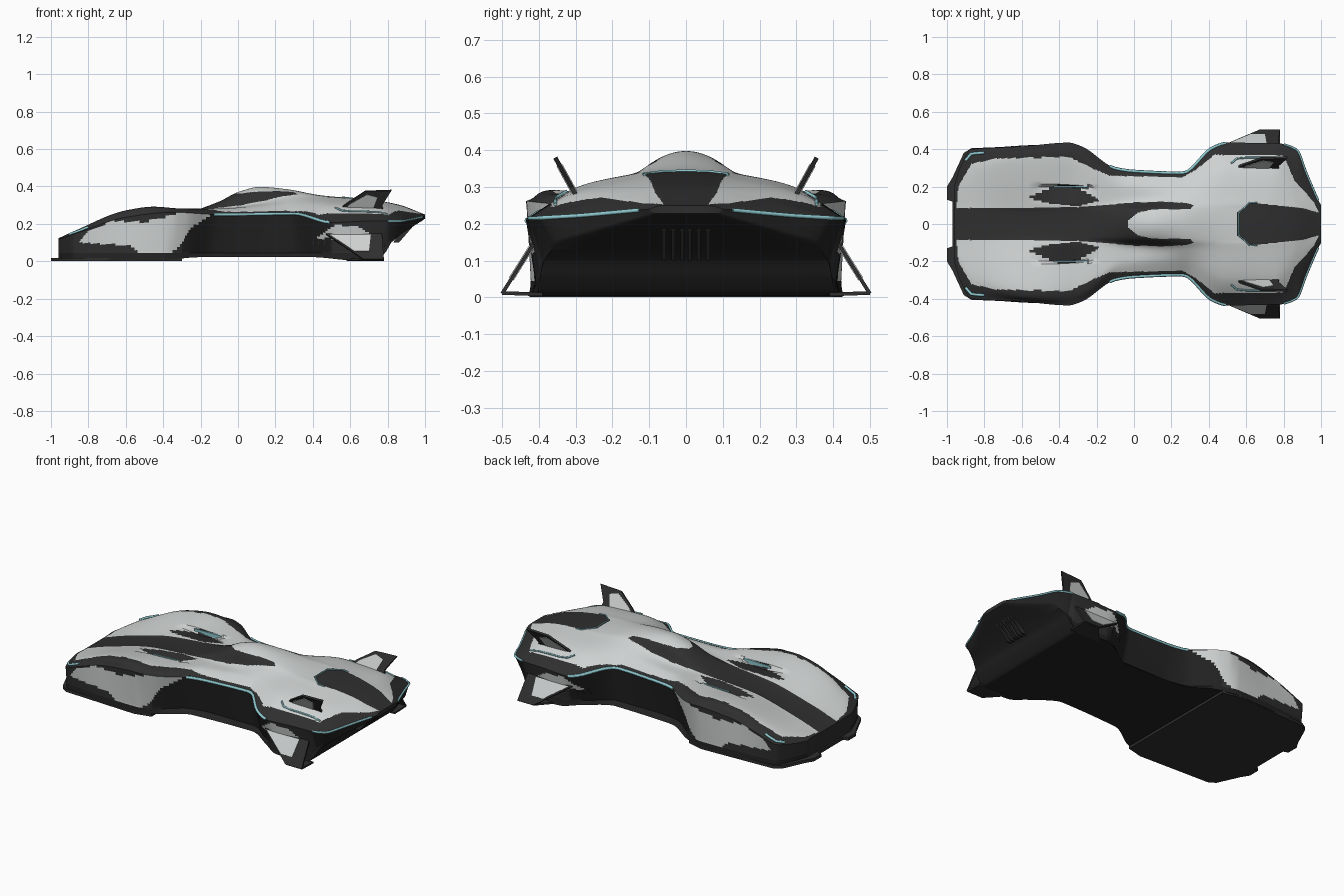
import bpy, bmesh, math
from mathutils import Vector

if "Cube" in bpy.data.objects:
    bpy.data.objects.remove(bpy.data.objects["Cube"])

def material(name, rgb):
    m = bpy.data.materials.new(name)
    m.diffuse_color = (*rgb, 1)
    m.use_nodes = True
    m.node_tree.nodes["Principled BSDF"].inputs["Base Color"].default_value = m.diffuse_color
    return m

LIGHT = material("light_grey_paint", (.62, .64, .64))
DARK = material("dark_carbon", (.028, .028, .029))
BLACK = material("black_underbody", (.016, .016, .016))
CYAN = material("pale_cyan_light", (.27, .58, .62))

def finish(name, bm, mats, angle=35, mirror=True):
    me = bpy.data.meshes.new(name)
    bmesh.ops.recalc_face_normals(bm, faces=bm.faces)
    bm.to_mesh(me)
    bm.free()
    for m in mats:
        me.materials.append(m)
    ob = bpy.data.objects.new(name, me)
    bpy.context.collection.objects.link(ob)
    if mirror:
        mod = ob.modifiers.new("mirror", 'MIRROR')
        mod.use_axis = (False, True, False)
        mod.use_clip = True
    me.shade_smooth()
    me.set_sharp_from_angle(angle=math.radians(angle))
    return ob

def guide(*keys):
    """Monotone smooth curve through (x, value) keys."""
    xs, vs = [k[0] for k in keys], [k[1] for k in keys]
    d = [(vs[i + 1] - vs[i]) / (xs[i + 1] - xs[i]) for i in range(len(xs) - 1)]
    s = [d[0]] + [0 if a * b <= 0 else 2 * a * b / (a + b) for a, b in zip(d, d[1:])] + [d[-1]]
    def f(x):
        x = min(max(x, xs[0]), xs[-1])
        i = max(j for j in range(len(d)) if xs[j] <= x)
        h = xs[i + 1] - xs[i]
        t = (x - xs[i]) / h
        return ((2*t**3 - 3*t*t + 1) * vs[i] + (t**3 - 2*t*t + t) * h * s[i]
                + (3*t*t - 2*t**3) * vs[i + 1] + (t**3 - t*t) * h * s[i + 1])
    return f

def inside(p, poly):
    r = False
    for (x1, y1), (x2, y2) in zip(poly, poly[1:] + poly[:1]):
        if (y1 > p[1]) != (y2 > p[1]) and p[0] < (x2 - x1) * (p[1] - y1) / (y2 - y1) + x1:
            r = not r
    return r

# Body guide curves: centre, dome foot, fender crown, shoulder, sill, floor edge
zc = guide((-.96, .12), (-.8, .17), (-.5, .24), (-.25, .27), (-.1, .32), (0, .37), (.12, .398),
           (.25, .387), (.45, .352), (.7, .33), (.85, .305), (1, .25))
y1 = guide((-.96, .1), (-.3, .11), (0, .12), (.4, .135), (.8, .12), (1, .045))
z1 = guide((-.96, .12), (-.8, .175), (-.5, .25), (-.25, .27), (0, .295), (.12, .315), (.3, .34), (.45, .338),
           (.7, .325), (.85, .3), (1, .25))
y2 = guide((-.96, .17), (-.85, .29), (-.5, .36), (-.3, .34), (-.05, .21), (.25, .2), (.5, .3),
           (.75, .3), (.9, .18), (1, .075))
z2 = guide((-.96, .123), (-.88, .16), (-.6, .272), (-.45, .292), (-.3, .282), (-.1, .28), (.1, .29),
           (.3, .302), (.5, .298), (.7, .29), (.85, .275), (1, .248))
y3 = guide((-.96, .21), (-.93, .3), (-.87, .4), (-.6, .415), (-.35, .435), (-.28, .415), (-.1, .3),
           (0, .285), (.26, .275), (.42, .41), (.5, .435), (.78, .43), (.87, .4), (.92, .28), (.98, .14), (1, .1))
z3 = guide((-.96, .118), (-.85, .155), (-.6, .235), (-.35, .262), (-.1, .25), (.3, .255), (.5, .208),
           (.7, .215), (.85, .215), (1, .24))
y4 = guide((-.96, .205), (-.93, .29), (-.87, .39), (-.4, .422), (-.3, .39), (-.13, .27), (0, .25), (.28, .25),
           (.42, .34), (.55, .41), (.8, .39), (.87, .36), (.92, .26), (1, .09))
z4 = guide((-.96, .045), (.6, .045), (.76, .06), (.8, .1), (1, .23))
y5 = guide((-.96, .205), (-.93, .29), (-.87, .395), (-.4, .425), (-.28, .39), (-.1, .29), (.28, .275),
           (.45, .37), (.55, .42), (.78, .4), (.87, .35), (.92, .25), (1, .08))
z5 = guide((-.96, .004), (-.4, .008), (-.2, .022), (.4, .022), (.6, .006), (.74, .004), (.79, .05),
           (.82, .1), (1, .228))
SEG, SIDE, FLOOR, N = 18, 14, 4, 380
TOP = 4 * SEG

def section(x):
    a, b = zc(x), z1(x)
    p = [Vector((x, 0, a)), Vector((x, .6 * y1(x), a - .27 * (a - b))), Vector((x, y1(x), b)),
         Vector((x, y2(x), z2(x))), Vector((x, y3(x), z3(x)))]
    q = [Vector((x, -p[1].y, p[1].z))] + p + [2 * p[4] - p[3]]
    out = []
    for i in range(4):
        a, b, c, d = q[i:i + 4]
        for k in range(SEG):
            t = k / SEG
            v = .5 * (2*b + (c - a)*t + (2*a - 5*b + 4*c - d)*t*t + (3*b - a - 3*c + d)*t**3)
            # sunken hood intake with a steep outer wall
            if -.56 < x < -.18 and .11 < v.y < .2:
                v.z -= .03 * math.sin(math.pi * (x + .56) / .38) * (v.y - .11) / .09
            out.append(v)
    sill, edge = Vector((x, y4(x), z4(x))), Vector((x, y5(x), z5(x)))
    out += [p[4].lerp(sill, k / SIDE) for k in range(SIDE)] + [sill]
    out += [edge.lerp(Vector((x, 0, z5(x))), k / FLOOR) for k in range(FLOOR + 1)]
    out[0].y = out[-1].y = 0
    return out

def on_top(x, y, lift=.002):
    """Point on the upper surface above (x, y)."""
    v = min(section(x)[:TOP], key=lambda v: abs(v.y - y))
    return (x, y, v.z + lift)

# Paint regions: seen from above (x, |y|) and from the side (x, z)
TOP_LIGHT = [(-.95, .085), (-.94, .2), (-.87, .32), (-.75, .35), (-.5, .355), (-.35, .36), (-.25, .31),
             (-.13, .258), (.26, .25), (.33, .29), (.43, .37), (.8, .365), (.86, .23), (.96, .12), (.99, .06),
             (.9, .085), (.62, .115), (.55, .06), (.55, -.1), (-.03, -.1), (-.03, .02), (.02, .06),
             (.1, .078), (.3, .08), (.32, .1), (.28, .112), (.15, .12), (0, .115), (-.3, .09)]
INTAKE = [(-.57, .14), (-.42, .205), (-.32, .205), (-.18, .125), (-.3, .095), (-.45, .11)]
FENDER = [(-.85, .1), (-.8, .165), (-.67, .215), (-.5, .21), (-.38, .24), (-.3, .262), (-.12, .262), (-.25, .18),
          (-.32, .07), (-.38, .035), (-.52, .04), (-.58, .085)]
POD = [(.42, .125), (.52, .195), (.64, .185), (.74, .13), (.6, .115)]

def paint(row, c):
    if row < TOP:
        p = (c.x, abs(c.y))
        return 0 if inside(p, TOP_LIGHT) and not inside(p, INTAKE) else 1
    if row < TOP + SIDE:
        p = (c.x, c.z)
        if inside(p, FENDER) or inside(p, POD):
            return 0
        return 2 if -.3 < c.x < .5 or c.x > .8 else 1
    return 2

# Body shell
bm = bmesh.new()
grid = [[bm.verts.new(v) for v in section(-.96 + 1.96 * i / N)] for i in range(N + 1)]
for a, b in zip(grid, grid[1:]):
    for r in range(len(a) - 1):
        f = bm.faces.new((a[r], b[r], b[r + 1], a[r + 1]))
        f.material_index = paint(r, f.calc_center_median())
for ring in (grid[0], grid[-1]):
    bm.faces.new(ring).material_index = 1
finish("body_shell", bm, [LIGHT, DARK, BLACK])

def plate(name, pts, thick, mat):
    bm = bmesh.new()
    pts = [Vector(p) for p in pts]
    n = (pts[1] - pts[0]).cross(pts[2] - pts[0]).normalized() * thick / 2
    lo, hi = ([bm.verts.new(p + s * n) for p in pts] for s in (-1, 1))
    bm.faces.new(lo)
    bm.faces.new(hi)
    for i in range(len(pts)):
        j = (i + 1) % len(pts)
        bm.faces.new((lo[i], lo[j], hi[j], hi[i]))
    return finish(name, bm, [mat])

def strip(name, pts, radius, mat):
    cu = bpy.data.curves.new(name, 'CURVE')
    cu.dimensions = '3D'
    cu.bevel_depth, cu.bevel_resolution, cu.use_fill_caps = radius, 1, True
    for side in (1, -1):
        sp = cu.splines.new('POLY')
        sp.points.add(len(pts) - 1)
        for q, p in zip(sp.points, pts):
            q.co = (p[0], p[1] * side, p[2], 1)
    cu.materials.append(mat)
    bpy.context.collection.objects.link(bpy.data.objects.new(name, cu))

# Front splitter
plate("front_splitter", [(x, y, .01) for x, y in
      [(-.3, 0), (-.97, 0), (-.97, .12), (-1, .13), (-1, .2), (-.97, .25), (-.91, .38),
       (-.87, .405), (-.4, .425), (-.3, .4)]], .018, DARK)

# Upper tail fins with light panels (leaning outward)
def fin(x, z):
    return (x, .295 + (z - .27) * .55, z)
plate("upper_fin", [fin(.52, .26), fin(.78, .26), fin(.77, .3), fin(.82, .38), fin(.68, .375), fin(.58, .31)],
      .012, DARK)
plate("upper_fin_panel", [fin(.57, .28), fin(.72, .28), fin(.745, .345), fin(.69, .36), fin(.6, .31)], .017, LIGHT)

# Lower side fins with light panels and foot plates
plate("lower_fin", [(.47, .415, .145), (.77, .415, .145), (.78, .5, .01), (.67, .5, .01)], .01, DARK)
plate("lower_fin_panel", [(.49, .419, .139), (.71, .419, .139), (.7, .475, .05), (.625, .475, .05)], .015, LIGHT)
plate("fin_foot", [(.58, .39, .008), (.78, .39, .008), (.78, .5, .012), (.67, .5, .012)], .01, DARK)

# Light lines along the shoulders, headlights, tail, intake walls and fin roots
def along(x0, x1, n=24):
    xs = [x0 + (x1 - x0) * i / n for i in range(n + 1)]
    return [(x, y3(x) - .003, z3(x)) for x in xs]
strip("shoulder_light", along(-.13, .49), .0085, CYAN)
strip("tail_light", along(.8, .985), .006, CYAN)
strip("headlight", [on_top(x, y3(x) - .025) for x in (-.9, -.87, -.84, -.8)], .008, CYAN)
strip("fin_root_light", [on_top(x, y) for x, y in
      [(.52, .325), (.55, .35), (.6, .355), (.65, .355), (.7, .355), (.75, .355), (.8, .355)]], .005, CYAN)
strip("rear_deck_light", [on_top(x, y) for x, y in [(.56, 0), (.56, .06), (.62, .115), (.66, .113)]], .004, CYAN)
plate("intake_light", [(-.43, .198, .26), (-.25, .198, .25), (-.25, .198, .277), (-.43, .198, .273)], .008, CYAN)

# Rear exhaust grille and side vent slats
for i in range(3):
    y = .01 + .025 * i
    plate("exhaust_slat", [(.83, y, .1), (.86, y, .1), (.96, y, .215), (.9, y, .215)], .01, DARK)
    x = .4 + .03 * i
    plate("side_vent_slat", [(x, y4(x) - .02, .09), (x, y4(x) + .02, .09), (x + .02, y3(x) - .01, .19),
                             (x + .02, y3(x) - .06, .19)], .008, DARK)
